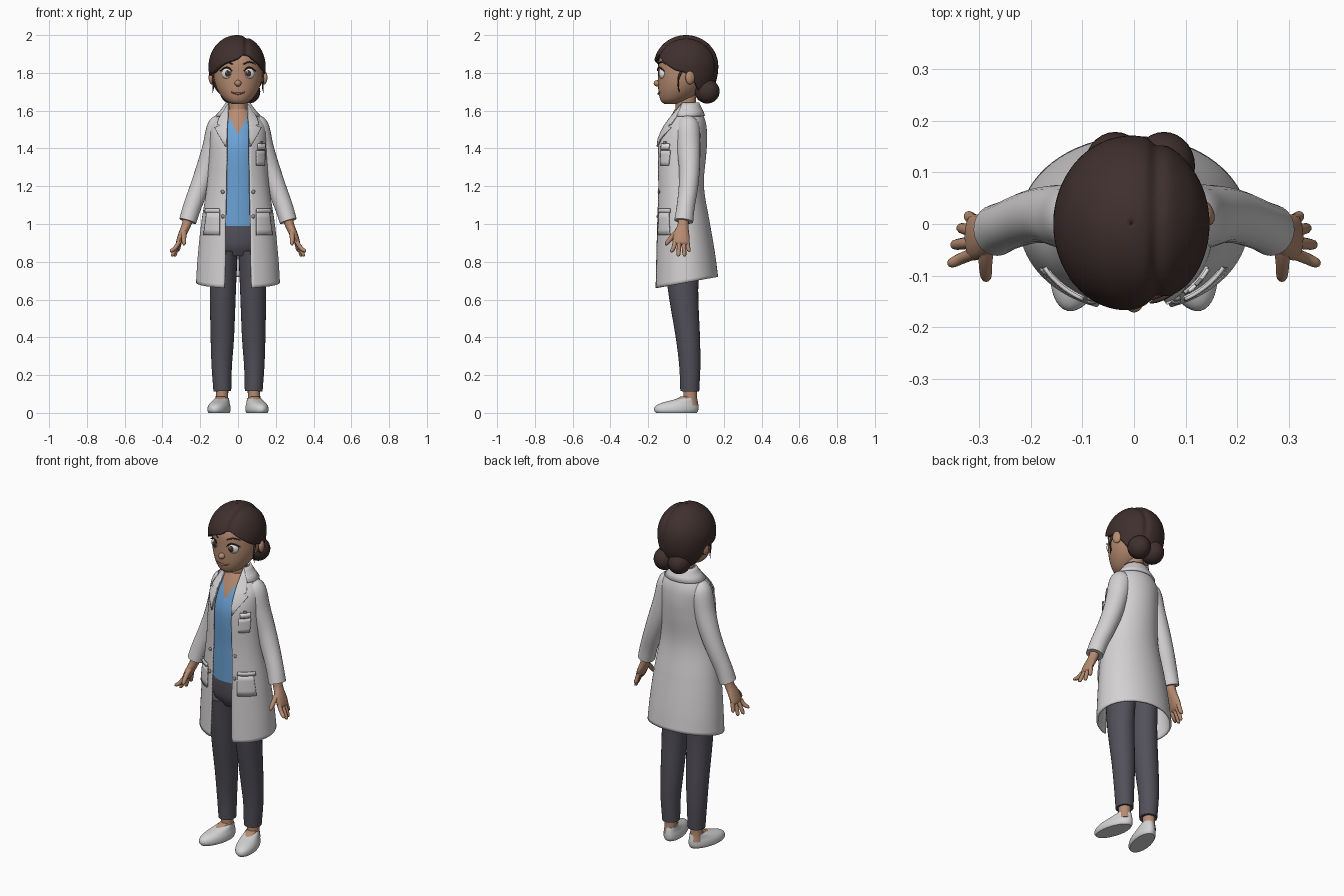
import bpy, bmesh, math
from mathutils import Vector, Matrix
from math import sin, cos, pi, asin, exp, radians

if "Cube" in bpy.data.objects:
    bpy.data.objects.remove(bpy.data.objects["Cube"])

def mat(name, *c):
    m = bpy.data.materials.new(name)
    m.diffuse_color = (*c, 1)
    m.use_nodes = True
    m.node_tree.nodes["Principled BSDF"].inputs["Base Color"].default_value = m.diffuse_color
    return m

SKIN = mat("skin", .47, .26, .165)
LIP = mat("lips", .36, .13, .095)
HAIR = mat("dark_brown_hair", .05, .029, .027)
COAT = mat("coat_white", .66, .64, .645)
SHIRT = mat("shirt_blue", .15, .37, .68)
PANTS = mat("trousers_grey", .085, .08, .1)
SHOE = mat("shoe_white", .66, .65, .65)
EYE = mat("eye_white", .85, .85, .85)
IRIS = mat("iris_brown", .06, .03, .02)
BUTTON = mat("button_grey", .3, .29, .29)

# ---------- helpers ----------
def finish(bm, name, m, thick=0):
    me = bpy.data.meshes.new(name)
    bm.to_mesh(me)
    bm.free()
    ob = bpy.data.objects.new(name, me)
    bpy.context.collection.objects.link(ob)
    me.materials.append(m)
    bpy.ops.object.select_all(action='DESELECT')
    ob.select_set(True)
    bpy.context.view_layer.objects.active = ob
    bpy.ops.object.shade_smooth_by_angle(angle=radians(45))
    if thick:
        mod = ob.modifiers.new("thickness", 'SOLIDIFY')
        mod.thickness, mod.offset = thick, -1
    return ob

def spline(rows, k):
    """Smooth interpolation of rows (key, values...) at key k."""
    n = len(rows)
    i = 0
    while i < n - 2 and k > rows[i + 1][0]:
        i += 1
    def slope(j, c):
        a, b = rows[max(j - 1, 0)], rows[min(j + 1, n - 1)]
        return (b[c] - a[c]) / (b[0] - a[0])
    p, q = rows[i], rows[i + 1]
    h = q[0] - p[0]
    t = min(max((k - p[0]) / h, 0), 1)
    return [(2*t**3 - 3*t*t + 1) * p[c] + (t**3 - 2*t*t + t) * h * slope(i, c)
            + (3*t*t - 2*t**3) * q[c] + (t**3 - t*t) * h * slope(i + 1, c) for c in range(1, len(p))]

def surf(rows, a, z, off=0):
    """Point on a lofted body, rows (z, rx, y_front, y_back); angle a runs from the front to +x."""
    rx, yf, yb = spline(rows, z)[:3]
    return Vector(((rx + off) * sin(a), (yf + yb) / 2 - ((yb - yf) / 2 + off) * cos(a), z))

def angle_at(rows, x, z):
    return asin(max(-.97, min(.97, x / spline(rows, z)[0])))

def skin_grid(name, pts, m, closed=True, thick=0):
    bm = bmesh.new()
    vs = [[bm.verts.new(p) for p in r] for r in pts]
    w = len(vs[0])
    for r, s in zip(vs, vs[1:]):
        for j in range(w if closed else w - 1):
            k = (j + 1) % w
            bm.faces.new((r[j], r[k], s[k], s[j]))
    if closed and not thick:
        bm.faces.new(vs[0][::-1])
        bm.faces.new(vs[-1])
        bmesh.ops.recalc_face_normals(bm, faces=bm.faces)
    return finish(bm, name, m, thick)

def loft(name, rows, m, levels=28, seg=40, move=Matrix()):
    z0, z1 = rows[0][0], rows[-1][0]
    return skin_grid(name, [[move @ surf(rows, 2*pi*j/seg, z0 + (z1 - z0)*i/levels) for j in range(seg)]
                            for i in range(levels + 1)], m)

def tube(name, path, m, sx=1, seg=16, sub=5):
    """Swept round tube; path points are (x, y, z, radius[, radius along y])."""
    rows = [(i, p[0]*sx, *p[1:4], p[-1]) for i, p in enumerate(path)]
    n = (len(rows) - 1) * sub
    s = [spline(rows, i / sub) for i in range(n + 1)]
    rings = []
    for i in range(n + 1):
        t = (Vector(s[min(i + 1, n)][:3]) - Vector(s[max(i - 1, 0)][:3])).normalized()
        u = (Vector((0, 1, 0)) - t * t.y).normalized()
        v = t.cross(u)
        rings.append([Vector(s[i][:3]) + u*s[i][4]*cos(2*pi*j/seg) + v*s[i][3]*sin(2*pi*j/seg)
                      for j in range(seg)])
    return skin_grid(name, rings, m)

def ball(name, loc, size, m, turn=0):
    bm = bmesh.new()
    bmesh.ops.create_uvsphere(bm, u_segments=28, v_segments=16, radius=1, matrix=Matrix.Translation(loc)
                              @ Matrix.Rotation(turn, 4, 'Z') @ Matrix.Diagonal((*size, 1)))
    return finish(bm, name, m)

# ---------- head and neck ----------
HEAD = [(1.635, .03, -.115, -.05), (1.65, .062, -.132, 0), (1.69, .097, -.144, .06), (1.74, .12, -.148, .1),
        (1.80, .13, -.148, .125), (1.87, .126, -.143, .13), (1.93, .1, -.11, .11), (1.97, .045, -.05, .05)]
loft("head", HEAD, SKIN)
loft("neck", [(1.5, .06, -.06, .06), (1.6, .05, -.055, .05), (1.69, .047, -.055, .055)], SKIN, 10)
ball("nose", (0, -.15, 1.745), (.018, .021, .017), SKIN)

def on_face(x, z, off, r):
    return (*surf(HEAD, angle_at(HEAD, x, z), z, off), r)

tube("mouth", [on_face(x, 1.69 + 7*x*x, .001, .002 + .004*(1 - abs(x)/.04)) for x in (-.038, -.02, 0, .02, .038)], LIP)
for s in (1, -1):
    ball("eye", (s*.058, -.126, 1.797), (.03, .018, .029), EYE, s*.3)
    ball("iris", (s*.056, -.139, 1.797), (.017, .008, .018), IRIS, s*.3)
    ball("eye_highlight", (s*.056 - .006, -.1465, 1.804), (.004, .002, .004), EYE)
    tube("upper_lash", [on_face(s*x, z, .008, r) for x, z, r in
                        ((.03, 1.81, .002), (.043, 1.824, .004), (.062, 1.828, .004), (.09, 1.81, .003))], HAIR)
    tube("eyebrow", [on_face(s*x, z, .003, r) for x, z, r in
                     ((.028, 1.846, .003), (.06, 1.858, .004), (.092, 1.846, .002))], HAIR)
    ball("ear", (s*.138, .022, 1.775), (.016, .026, .036), SKIN, s*.4)
    tube("hair_wisp", [(.128, -.02, 1.82, .008), (.134, -.04, 1.77, .005), (.13, -.04, 1.73, .004),
                       (.134, -.036, 1.695, .001)], HAIR, s, 8)

# ---------- hair with side parting and two buns ----------
LINE = [(-180, 1.67), (-125, 1.69), (-102, 1.76), (-85, 1.79), (-60, 1.8), (-30, 1.845), (0, 1.875), (20, 1.9),
        (45, 1.86), (70, 1.815), (88, 1.8), (105, 1.755), (125, 1.69), (180, 1.67)]
def hair_point(deg, f):
    a, cz = radians(deg), 1.835
    low = spline(LINE, deg)[0]
    e0 = asin((low - cz) / (.165 if low > cz else .22))
    e = e0 + (pi/2 - .01 - e0) * f
    x, y, z = .151*cos(e)*sin(a), -.171*cos(e)*cos(a), (.165 if e > 0 else .22)*sin(e)
    k = 1 - .055 * exp(-((x - .05) / .014)**2) * (1 if z > -.05 else .5)
    return Vector((x*k - .005, y*k, z*k + cz))
skin_grid("hair", [[hair_point(-180 + 360*j/120, i/30) for j in range(120)] for i in range(31)], HAIR, True, .022)
ball("hair_crown", (-.005, 0, 1.84), (.12, .14, .145), HAIR)
for x in (.058, -.036):
    ball("hair_bun", (x, .112, 1.702), (.06, .066, .064), HAIR)

# ---------- shirt with V neck ----------
TOP = [(.99, .14, -.125, .09), (1.2, .125, -.13, .075), (1.4, .125, -.137, .09), (1.5, .115, -.112, .09),
       (1.57, .085, -.08, .075), (1.61, .055, -.058, .05)]
shirt = loft("shirt", TOP, SHIRT, 30)
bm = bmesh.new()
bm.from_mesh(shirt.data)
for s in (1, -1):
    bmesh.ops.bisect_plane(bm, geom=bm.verts[:] + bm.edges[:] + bm.faces[:],
                           plane_co=(0, 0, 1.475), plane_no=(s, 0, -.5))
for f in bm.faces:
    c = f.calc_center_median()
    f.material_index = int(c.y < 0 and abs(c.x) < (c.z - 1.475) * .5)
bm.to_mesh(shirt.data)
bm.free()
shirt.data.materials.append(SKIN)

# ---------- open coat: rows (z, rx, y_front, y_back, half opening) ----------
BODY = [(.66, .222, -.17, .17, .072), (.8, .214, -.166, .155, .068), (1.0, .195, -.161, .127, .066),
        (1.2, .165, -.156, .095, .062), (1.38, .152, -.16, .108, .06), (1.45, .15, -.152, .112, .06),
        (1.52, .145, -.118, .108, .06), (1.56, .122, -.09, .098, .056), (1.6, .085, -.06, .08, .052),
        (1.64, .056, -.035, .06, .045)]
def coat_point(a, z, off=0):
    p = surf(BODY, a, z, off)
    p.z += max(0, 1 - z) / .34 * .06 * (1 - cos(a)) / 2
    return p
rings = []
for i in range(51):
    z = .66 + .98*i/50
    a0 = angle_at(BODY, spline(BODY, z)[3], z)
    rings.append([coat_point(a0 + (2*pi - 2*a0)*j/64, z) for j in range(65)])
skin_grid("coat", rings, COAT, False, .01)

def coat_plate(name, rows, m, off=.007, n=10):
    """Plate following the coat; rows are (z, x_start, x_end)."""
    pts = []
    for z, x0, x1 in rows:
        a, b = angle_at(BODY, x0, z), angle_at(BODY, x1, z)
        pts.append([coat_point(a + (b - a)*j/n, z, off) for j in range(n + 1)])
    return skin_grid(name, pts, m, False, .007)

LAPEL = [(1.41, .06, .064), (1.45, .056, .086), (1.49, .055, .108), (1.512, .054, .118), (1.522, .054, .088),
         (1.53, .053, .106), (1.56, .05, .095), (1.6, .047, .074), (1.635, .044, .054)]
for s in (1, -1):
    def side(rows):
        return [(z, *sorted((s*a, s*b))) for z, a, b in rows]
    coat_plate("lapel", side(LAPEL), COAT, .009)
    coat_plate("hip_pocket", side([(.94 + .03*i, .095, .178 - .004*i) for i in range(5)]), COAT)
    coat_plate("pocket_band", side([(1.06, .094, .168), (1.082, .094, .165)]), COAT, .011)
    for z in (1.04, 1.17):
        ball("coat_button", coat_point(angle_at(BODY, s*.08, z), z, .003), (.01, .006, .01), BUTTON)
coat_plate("breast_pocket", [(1.31 + .02*i, .095, .138) for i in range(5)], COAT)
coat_plate("name_badge", [(1.395, .1, .135), (1.425, .1, .135)], EYE, .012)
coat_plate("badge_clip", [(1.424, .112, .122), (1.436, .112, .122)], BUTTON, .013)
skin_grid("back_collar", [[coat_point(.95 + (2*pi - 1.9)*j/40, z, .01) for j in range(41)]
                          for z in (1.575, 1.6, 1.625, 1.643)], COAT, False, .012)

# ---------- arms, hands, legs and feet ----------
loft("trouser_hips", [(.83, .11, -.09, .07), (.88, .14, -.115, .09), (.95, .145, -.122, .095), (1.03, .13, -.118, .085)],
     PANTS, 12)
for s in (1, -1):
    tube("sleeve", [(.075, .01, 1.55, .035), (.1, .01, 1.515, .062), (.132, .014, 1.4, .058, .062),
                    (.168, .018, 1.29, .055), (.205, .012, 1.19, .051), (.243, -.002, 1.09, .048),
                    (.266, -.012, 1.015, .046, .05)], COAT, s, 24, 6)
    tube("palm", [(.26, -.012, 1.04, .028), (.275, -.016, .99, .024, .03), (.295, -.024, .945, .021, .042),
                  (.312, -.026, .905, .016, .044), (.318, -.026, .89, .008, .036)], SKIN, s)
    for y0, x1, y1, z1 in ((-.056, .352, -.075, .85), (-.035, .346, -.04, .828),
                           (-.014, .334, -.008, .828), (.006, .32, .016, .852)):
        tube("finger", [(.306, y0, .915, .012), (.31 + (x1 - .31)*.5, (y0 + y1)/2, .875, .0115),
                        (x1, y1, z1 + .008, .0095), (x1 + .002, y1, z1, .003)], SKIN, s, 10, 4)
    tube("thumb", [(.285, -.035, .965, .016), (.287, -.07, .935, .014), (.286, -.1, .9, .011),
                   (.286, -.108, .888, .004)], SKIN, s, 10, 4)
    tube("trouser_leg", [(.083, .02, .115, .047, .05), (.086, .02, .25, .054, .056), (.083, .01, .4, .062, .064),
                         (.08, -.015, .65, .069, .08), (.074, -.02, .86, .072, .1)], PANTS, s, 28, 6)
    tube("ankle", [(.085, .022, .04, .037, .042), (.085, .022, .08, .033, .036), (.084, .022, .15, .034, .036)], SKIN, s)
    turn = Matrix.Translation((s*.1, -.05, 0)) @ Matrix.Rotation(s*radians(14), 4, 'Z')
    loft("shoe", [(0, .05, -.112, .11), (.012, .056, -.121, .117), (.035, .054, -.115, .119), (.052, .047, -.085, .117),
                  (.066, .041, -.03, .114), (.08, .035, .022, .11)], SHOE, 14, 40, turn)
    loft("instep", [(.03, .038, -.04, .1), (.06, .034, -.035, .1), (.075, .03, .0, .1), (.088, .027, .025, .098)],
         SKIN, 8, 28, turn)
